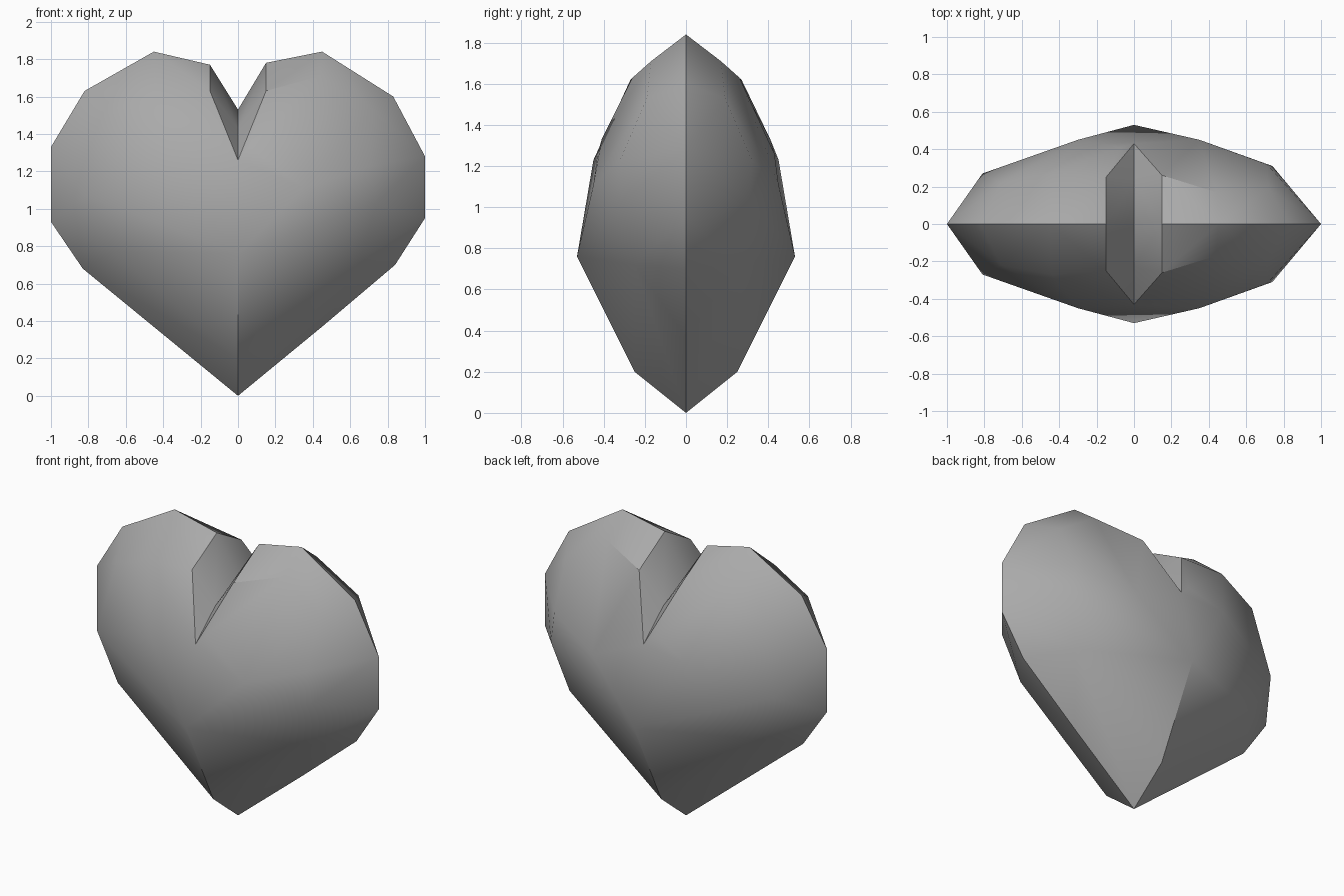
import bpy
import bmesh
from math import radians

old = bpy.data.objects.get("Cube")
if old:
    bpy.data.objects.remove(old)

# Points are (x, depth, z); every point with depth is mirrored front to back
CENTRE = [(0, 0, 0), (0, .25, .2), (0, .53, .76),
          (0, .43, 1.26), (0, .23, 1.43), (0, 0, 1.53)]
LEFT = [(.45, 0, .37), (.84, 0, .70), (1, 0, .95), (1, 0, 1.28),
        (.83, 0, 1.60), (.45, 0, 1.84), (.15, 0, 1.78),
        (.65, .25, .72), (.74, .31, 1.03), (.71, .32, 1.23), (.72, .19, 1.53),
        (.44, .17, 1.71), (.15, .26, 1.63), (.35, .45, 1.11)]
RIGHT = [(-.45, 0, .37), (-.83, 0, .68), (-1, 0, .93), (-1, 0, 1.33),
         (-.82, 0, 1.63), (-.45, 0, 1.84), (-.15, 0, 1.77),
         (-.67, .26, .77), (-.81, .27, 1.07), (-.71, .22, 1.51),
         (-.44, .27, 1.62), (-.15, .25, 1.63), (-.30, .45, 1.23)]


def add_lobe(bm, points, notch_lip):
    """Wrap one lobe in a convex skin, leaving it open on the middle plane."""
    coords = {(x, side * d, z) for x, d, z in CENTRE + points for side in (-1, 1)}
    verts = [bm.verts.new(c) for c in sorted(coords) + [notch_lip]]
    hull = bmesh.ops.convex_hull(bm, input=verts)
    loose = {v for v in hull["geom_interior"] + hull["geom_unused"]
             if isinstance(v, bmesh.types.BMVert)}
    bmesh.ops.delete(bm, geom=list(loose), context="VERTS")
    inner = [f for f in bm.faces if all(abs(v.co.x) < .001 for v in f.verts)]
    bmesh.ops.delete(bm, geom=inner, context="FACES")


# Two lobes welded along the middle
bm = bmesh.new()
add_lobe(bm, LEFT, (.06, -.41, 1.33))
add_lobe(bm, RIGHT, (-.07, .41, 1.33))
bmesh.ops.remove_doubles(bm, verts=bm.verts, dist=.001)
bmesh.ops.recalc_face_normals(bm, faces=bm.faces)

mesh = bpy.data.meshes.new("heart")
bm.to_mesh(mesh)
bm.free()
heart = bpy.data.objects.new("heart", mesh)
bpy.context.collection.objects.link(heart)

# Plain stone grey
grey = bpy.data.materials.new("stone_grey")
grey.use_nodes = True
colour = (.4, .4, .4, 1)
grey.diffuse_color = colour
grey.node_tree.nodes["Principled BSDF"].inputs["Base Color"].default_value = colour
mesh.materials.append(grey)

# Soft shading inside the facets, crisp at the strong edges
bpy.ops.object.select_all(action="DESELECT")
heart.select_set(True)
bpy.context.view_layer.objects.active = heart
bpy.ops.object.shade_smooth_by_angle(angle=radians(30))
